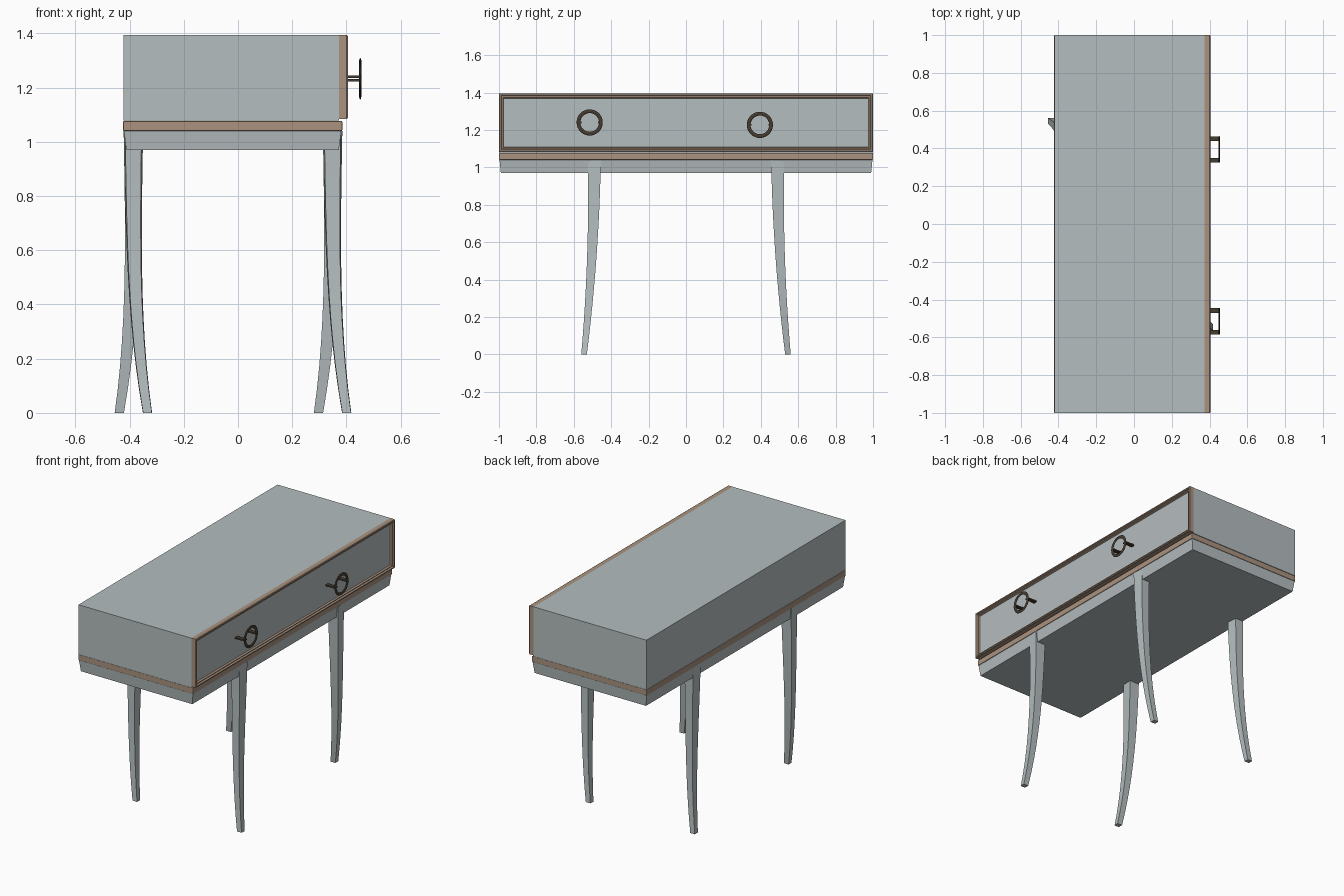
import bpy
import bmesh
import math

cube = bpy.data.objects.get("Cube")
if cube:
    bpy.data.objects.remove(cube, do_unlink=True)


def material(name, rgb):
    mat = bpy.data.materials.new(name)
    mat.use_nodes = True
    colour = (*rgb, 1.0)
    mat.diffuse_color = colour
    mat.node_tree.nodes["Principled BSDF"].inputs["Base Color"].default_value = colour
    return mat


GREY = material("painted grey", (0.46, 0.51, 0.52))
BROWN = material("tan wood trim", (0.40, 0.29, 0.215))
DARK = material("dark bronze", (0.06, 0.045, 0.03))


def finish(bm, name, *mats):
    bmesh.ops.recalc_face_normals(bm, faces=bm.faces)
    mesh = bpy.data.meshes.new(name)
    bm.to_mesh(mesh)
    bm.free()
    for mat in mats:
        mesh.materials.append(mat)
    obj = bpy.data.objects.new(name, mesh)
    bpy.context.collection.objects.link(obj)
    return obj


def loft(bm, rings):
    """Skin a list of four-cornered rings and cap both ends."""
    rows = [[bm.verts.new(p) for p in ring] for ring in rings]
    for a, b in zip(rows, rows[1:]):
        for i in range(4):
            j = (i + 1) % 4
            bm.faces.new((a[i], a[j], b[j], b[i]))
    bm.faces.new(rows[0])
    bm.faces.new(rows[-1])


def rect(x0, x1, y, z):
    return [(x0, -y, z), (x1, -y, z), (x1, y, z), (x0, y, z)]


def slab(name, mat, *rings):
    bm = bmesh.new()
    loft(bm, [rect(*r) for r in rings])
    return finish(bm, name, mat)


# Case, trim moulding and tapered apron
slab("case", GREY, (-0.422, 0.372, 1.0, 1.078), (-0.422, 0.372, 1.0, 1.394))
trim = slab("base_moulding", BROWN, (-0.424, 0.385, 1.0, 1.04), (-0.424, 0.385, 1.0, 1.077))
bevel = trim.modifiers.new("Bevel", 'BEVEL')
bevel.width = 0.004
bevel.segments = 2
slab("apron", GREY, (-0.412, 0.372, 0.99, 0.97), (-0.421, 0.381, 0.997, 1.04))

# Drawer front: moulded frame around a recessed panel
bm = bmesh.new()
loft(bm, [rect(0.372, 0.401, 1.0, 1.085), rect(0.372, 0.401, 1.0, 1.394)])
bmesh.ops.recalc_face_normals(bm, faces=bm.faces)
panel = max(bm.faces, key=lambda f: f.calc_center_median().x)
for width, depth in ((0.004, 0.004), (0.010, 0), (0.005, -0.010), (0.010, 0.003), (0.006, -0.010)):
    bmesh.ops.inset_region(bm, faces=[panel], thickness=width, depth=depth)
panel.material_index = 1
finish(bm, "drawer_front", BROWN, GREY)

# Curved legs: splayed outward in y, front pair swept to +x, back pair to -x
TOP = 1.04
STEPS = 12
for side, cx in (("left", 0.349), ("right", -0.386)):
    for end, sy in (("front", -1), ("back", 1)):
        rings = []
        for k in range(STEPS + 1):
            t = 1 - k / STEPS
            x = cx - sy * 0.052 * t ** 3.2
            y = 0.49 + 0.055 * t ** 2
            inner = 0.036 + (0.017 - 0.036) * t
            outer = 0.030 + (0.016 - 0.030) * t
            hy = 0.035 + (0.015 - 0.035) * t
            z = TOP * (1 - t)
            rings.append([(x - inner, sy * (y - hy), z), (x + inner, sy * (y - hy), z),
                          (x + outer, sy * (y + hy), z), (x - outer, sy * (y + hy), z)])
        bm = bmesh.new()
        loft(bm, rings)
        finish(bm, f"{end}_{side}_leg", GREY)

# Ring pulls, each held on two flat posts
for label, y, z in (("front", -0.515, 1.24), ("back", 0.395, 1.227)):
    bpy.ops.mesh.primitive_torus_add(major_radius=0.060, minor_radius=0.010,
                                     major_segments=32, minor_segments=8,
                                     location=(0.451, y, z), rotation=(0, math.pi / 2, 0))
    ring = bpy.context.object
    ring.name = f"{label}_ring_pull"
    ring.scale.z = 0.4
    ring.data.materials.append(DARK)
    bpy.ops.object.shade_smooth_by_angle()
    for tag, off in (("a", -0.057), ("b", 0.057)):
        bpy.ops.mesh.primitive_cube_add(size=1, location=(0.42, y + off, z))
        post = bpy.context.object
        post.name = f"{label}_pull_post_{tag}"
        post.scale = (0.068, 0.024, 0.009)
        post.data.materials.append(DARK)
